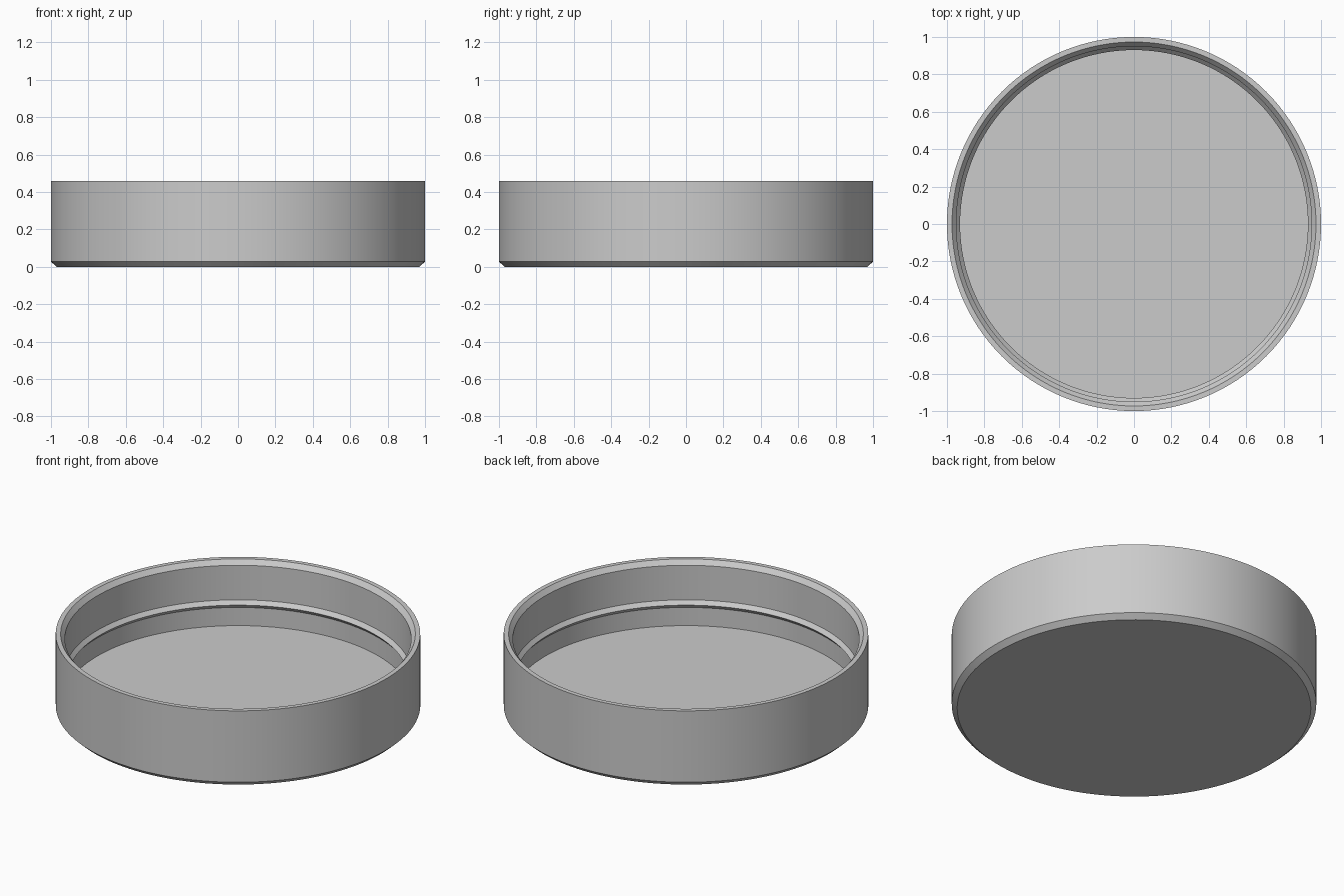
import bpy
import bmesh
from math import pi, radians
from mathutils import Vector

cube = bpy.data.objects.get("Cube")
if cube:
    bpy.data.objects.remove(cube, do_unlink=True)

SEGMENTS = 128

# Single plain grey
grey = bpy.data.materials.new("plain_grey")
grey.use_nodes = True
colour = (0.6, 0.6, 0.6, 1)
grey.diffuse_color = colour
grey.node_tree.nodes["Principled BSDF"].inputs["Base Color"].default_value = colour

# Cross-section (radius, height): underside, outer wall, rim, snap ridge, floor
profile = [
    (0, 0), (0.97, 0), (1, 0.028),
    (1, 0.46), (0.973, 0.46), (0.95, 0.432),
    (0.95, 0.223), (0.93, 0.2), (0.95, 0.177),
    (0.95, 0.067), (0, 0.067),
]


def lathe(name, points, material):
    """Revolve a cross-section around the z axis."""
    bm = bmesh.new()
    verts = [bm.verts.new((r, 0, z)) for r, z in points]
    edges = [bm.edges.new(pair) for pair in zip(verts, verts[1:])]
    bmesh.ops.spin(bm, geom=verts + edges, cent=(0, 0, 0), axis=(0, 0, 1),
                   angle=2 * pi, steps=SEGMENTS)
    bmesh.ops.remove_doubles(bm, verts=bm.verts, dist=0.0005)
    # Merge the fans of the floor and underside into single flat discs
    hubs = [v for v in bm.verts if Vector(v.co[:2]).length < 0.001]
    bmesh.ops.dissolve_verts(bm, verts=hubs)
    bmesh.ops.recalc_face_normals(bm, faces=bm.faces)
    mesh = bpy.data.meshes.new(name)
    bm.to_mesh(mesh)
    bm.free()
    mesh.materials.append(material)
    obj = bpy.data.objects.new(name, mesh)
    bpy.context.collection.objects.link(obj)
    return obj


cap = lathe("round_cap", profile, grey)
bpy.ops.object.select_all(action="DESELECT")
cap.select_set(True)
bpy.context.view_layer.objects.active = cap
bpy.ops.object.shade_smooth_by_angle(angle=radians(25))
